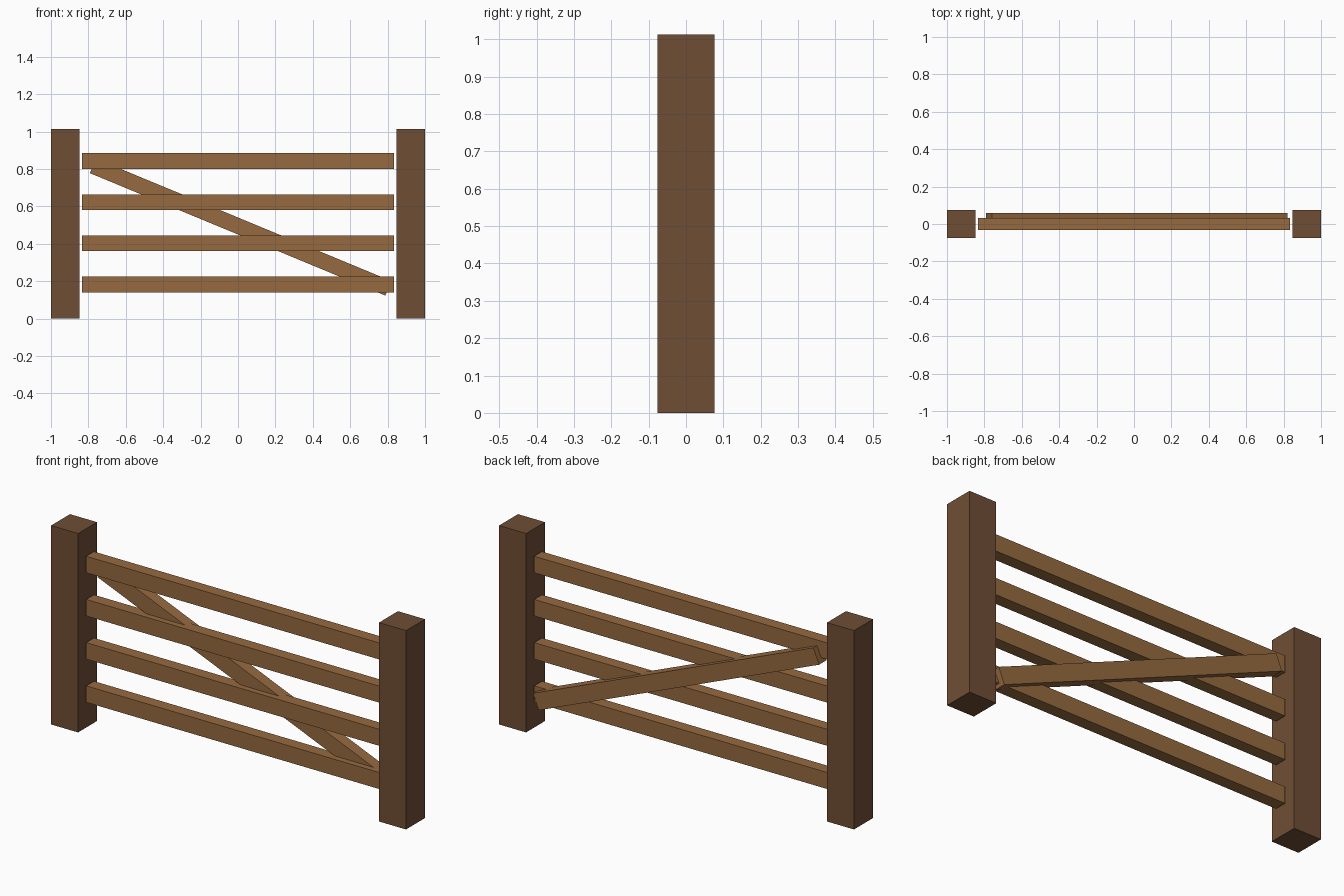
import bpy
import math

if "Cube" in bpy.data.objects:
    bpy.data.objects.remove(bpy.data.objects["Cube"])


def material(name, rgb):
    mat = bpy.data.materials.new(name)
    mat.diffuse_color = (*rgb, 1.0)
    mat.use_nodes = True
    mat.node_tree.nodes["Principled BSDF"].inputs["Base Color"].default_value = mat.diffuse_color
    return mat


def beam(name, size, centre, mat, tilt=0.0):
    """Box of the given size, tilted about the y axis."""
    bpy.ops.mesh.primitive_cube_add(size=1, location=centre)
    obj = bpy.context.object
    obj.name = name
    obj.scale = size
    bpy.ops.object.transform_apply(location=False, rotation=False, scale=True)
    obj.rotation_euler.y = tilt
    obj.data.materials.append(mat)
    return obj


dark_wood = material("dark_wood", (0.159, 0.076, 0.036))
light_wood = material("light_wood", (0.305, 0.144, 0.051))

# Square posts at both sides
for side, x in (("left", -0.924), ("right", 0.924)):
    beam(f"{side}_post", (0.152, 0.152, 1.013), (x, 0, 0.5065), dark_wood)

# Four evenly spaced horizontal rails
for i in range(4):
    beam(f"rail_{i + 1}", (1.668, 0.062, 0.084), (0, 0, 0.182 + 0.22 * i), light_wood)

# Diagonal brace let into the back of the rails
beam("diagonal_brace", (1.71, 0.06, 0.084), (0.014, 0.03, 0.489),
     light_wood, math.radians(22.5))
